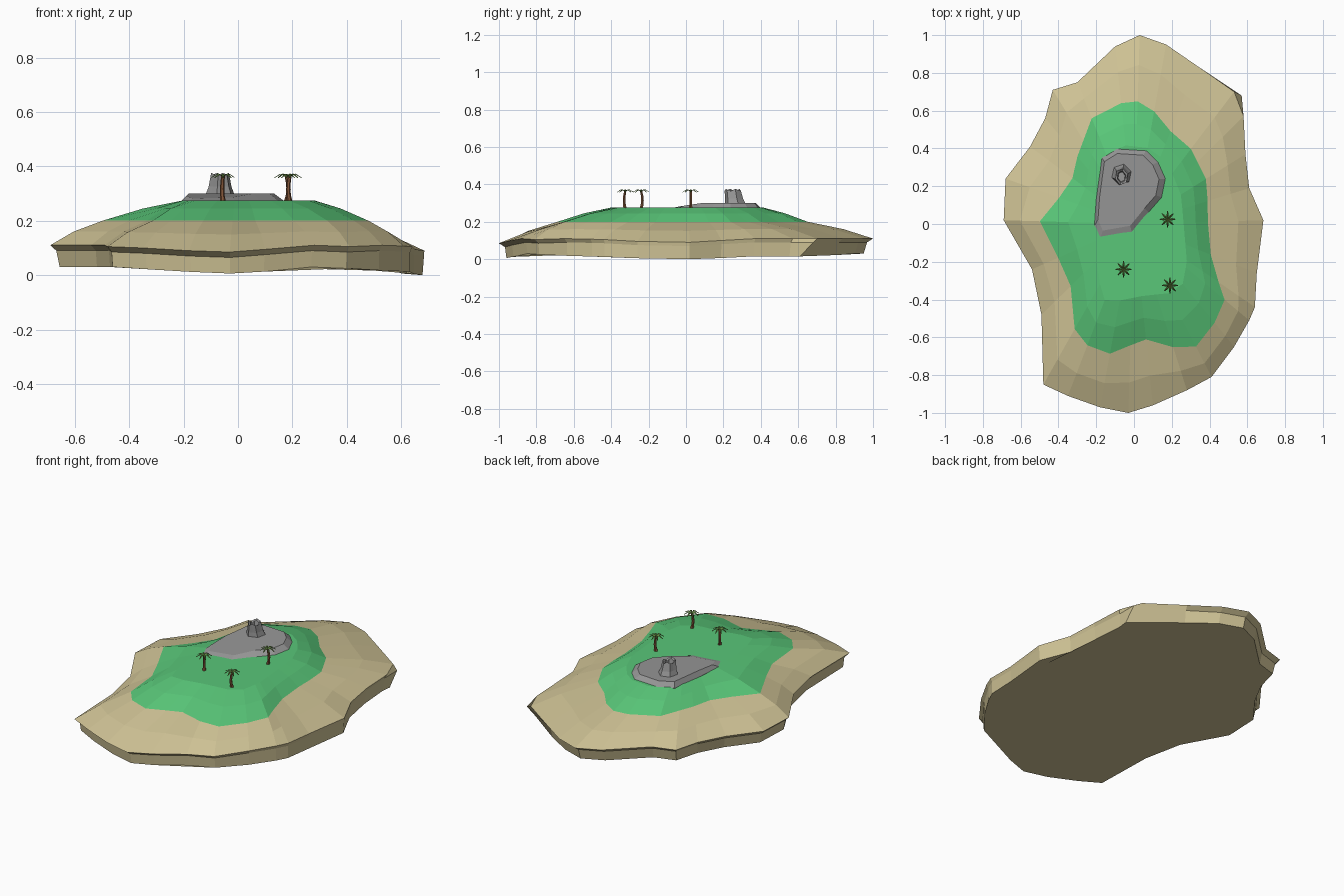
import bpy, bmesh, math
from mathutils import Vector

if "Cube" in bpy.data.objects:
    bpy.data.objects.remove(bpy.data.objects["Cube"])


def material(name, rgb):
    m = bpy.data.materials.new(name)
    m.diffuse_color = (*rgb, 1)
    m.use_nodes = True
    m.node_tree.nodes["Principled BSDF"].inputs["Base Color"].default_value = m.diffuse_color
    return m


SAND = material("sand", (0.62, 0.54, 0.30))
GRASS = material("grass", (0.10, 0.57, 0.19))
STONE = material("stone", (0.31, 0.31, 0.31))
TRUNK = material("bark", (0.22, 0.09, 0.04))
LEAF = material("leaf", (0.12, 0.24, 0.05))


def make(name, bm, mats=()):
    bmesh.ops.recalc_face_normals(bm, faces=bm.faces)
    me = bpy.data.meshes.new(name)
    bm.to_mesh(me)
    bm.free()
    for m in mats:
        me.materials.append(m)
    ob = bpy.data.objects.new(name, me)
    bpy.context.collection.objects.link(ob)
    return ob


def loft(bm, rings, band_mats=None, cap_mats=(0, 0)):
    rows = [[bm.verts.new(p) for p in r] for r in rings]
    n = len(rows[0])
    for k in range(len(rows) - 1):
        for i in range(n):
            j = (i + 1) % n
            f = bm.faces.new((rows[k][i], rows[k][j], rows[k + 1][j], rows[k + 1][i]))
            f.material_index = band_mats[k] if band_mats else 0
    for row, m in ((rows[0], cap_mats[0]), (rows[-1], cap_mats[1])):
        bm.faces.new(row).material_index = m


def ray_hit(outline, a):
    """Point where a ray from the centre at angle a meets the outline."""
    d = Vector((math.cos(a), math.sin(a)))
    best = 0
    for p, q in zip(outline, outline[1:] + outline[:1]):
        p, e = Vector(p), Vector(q) - Vector(p)
        den = d.cross(e)
        if abs(den) > 1e-9:
            t, s = p.cross(e) / den, p.cross(d) / den
            if t > 0 and -1e-6 <= s <= 1 + 1e-6:
                best = max(best, t)
    return d * best


# Island outlines: shore (x, y, height), grass edge, plateau edge
shore = [(.685, .02, .09), (.61, .19, .10), (.59, .37, .11), (.58, .57, .11), (.53, .70, .11),
         (.33, .84, .11), (.17, .95, .11), (.03, 1, .11), (-.10, .94, .11), (-.30, .75, .11),
         (-.43, .71, .11), (-.47, .56, .11), (-.55, .41, .11), (-.68, .24, .11), (-.69, .02, .11),
         (-.54, -.24, .11), (-.49, -.48, .11), (-.48, -.85, .105), (-.35, -.91, .10),
         (-.18, -.97, .09), (-.03, -1, .085), (.10, -.96, .095), (.28, -.88, .11),
         (.41, -.81, .105), (.53, -.65, .11), (.61, -.51, .107), (.64, -.44, .105),
         (.65, -.26, .095)]
grass = [(.39, .02), (.39, .22), (.30, .40), (.16, .52), (.09, .62), (-.03, .67), (-.13, .59),
         (-.22, .57), (-.31, .33), (-.33, .22), (-.51, 0), (-.34, -.28), (-.31, -.60),
         (-.16, -.70), (.06, -.61), (.27, -.67), (.38, -.63), (.48, -.40), (.41, -.20)]
plateau = [(.25, .15), (.28, -.20), (.25, -.36), (.05, -.38), (-.15, -.42), (-.20, -.25),
           (-.20, 0), (-.17, .35), (-.08, .42), (.10, .40), (.19, .30)]
# Underside heights, one per shore point
foot_z = [.0, .006, .015, .015, .015, .022, .03, .03, .03, .03, .03, .03, .03, .03, .03,
          .03, .03, .03, .022, .012, .006, .013, .03, .025, .018, .014, .012, .005]

rings = [[] for _ in range(7)]
for (x, y, z), fz in zip(shore, foot_z):
    a = math.atan2(y, x)
    o = Vector((x, y))
    g, p = ray_hit(grass, a), ray_hit(plateau, a)
    right = max(0, math.cos(a)) ** 2
    wall = o * (.968 + .03 * right)
    foot = o * ((.96 if y < 0 else .95) + .04 * right)
    if (x, y) == (.53, .70):                        # jutting corner of the bank
        wall, foot = Vector((.57, .68)), Vector((.57, .61))
    rings[0].append((*foot, fz))
    rings[1].append((*wall, z - .02))
    rings[2].append((x, y, z))
    rings[3].append((*o.lerp(g, .45), z + (.2 - z) * .56))
    rings[4].append((*g, .2))
    rings[5].append((*g.lerp(p, .5), .245))
    rings[6].append((*p, .275))
bm = bmesh.new()
loft(bm, rings, [0, 0, 0, 0, 1, 1], (0, 1))
make("island", bm, (SAND, GRASS))

# Flat rock shelf, sloping into the grass at the front right
rock = [(-.17, .35), (-.09, .40), (.07, .39), (.13, .33), (.17, .24), (.15, .14), (.08, .06),
        (-.01, -.05), (-.18, -.08), (-.21, -.01), (-.20, .13)]


def inset(s, z, c=Vector((-.08, .22))):
    return [(*(c + (Vector(p) - c) * s), z) for p in rock]


bm = bmesh.new()
rim = [(x, y, z - .022 * max(0, .08 - y) / .14) for x, y, z in inset(.85, .30)]
loft(bm, [inset(1, .235), inset(1, .272), rim])
make("rock_shelf", bm, [STONE])


# Rocky crag with a hollow, broken top
def crag_ring(rx, ry, cy, z, jag=0):
    return [(-.066 + rx * math.cos(t) * (1 + .07 * (-1) ** i),
             cy + ry * math.sin(t) * (1 + .07 * (-1) ** i), z - jag * (i % 3))
            for i in range(12) for t in [i * math.tau / 12 + .3]]


bm = bmesh.new()
loft(bm, [crag_ring(.054, .055, .264, .29), crag_ring(.041, .046, .257, .325),
          crag_ring(.032, .042, .25, .376, .006), crag_ring(.022, .03, .25, .37, .006),
          crag_ring(.018, .025, .25, .34)])
make("rock_crag", bm, [STONE])


# Palm trees: bent six-sided trunk and eight drooping fronds
def palm(x, y, lean):
    base = Vector((x, y, .268))
    bend = Vector((math.cos(lean), math.sin(lean), 0)) * .008
    bm = bmesh.new()
    trunk = []
    for k, r in enumerate((.011, .0085, .008, .0075, .007)):
        o = base + Vector((0, 0, .024 * k)) + bend * math.sin(k * math.pi / 4)
        trunk.append([o + Vector((r * math.cos(i * math.tau / 6), r * math.sin(i * math.tau / 6), 0))
                      for i in range(6)])
    loft(bm, trunk)
    make("palm_trunk", bm, [TRUNK])
    bm = bmesh.new()
    for i in range(8):
        a = i * math.tau / 8
        d, s = Vector((math.cos(a), math.sin(a), 0)), Vector((-math.sin(a), math.cos(a), 0))
        secs = []
        for r, w, z in ((.002, .003, .364), (.022, .006, .37), (.043, .002, .357)):
            o = Vector((x, y, z)) + d * r
            secs.append([o + s * w, o + Vector((0, 0, .003)), o - s * w])
        loft(bm, secs)
    make("palm_fronds", bm, [LEAF])


for x, y, lean in ((.178, .025, 0), (-.055, -.24, 2), (.19, -.325, 4)):
    palm(x, y, lean)
